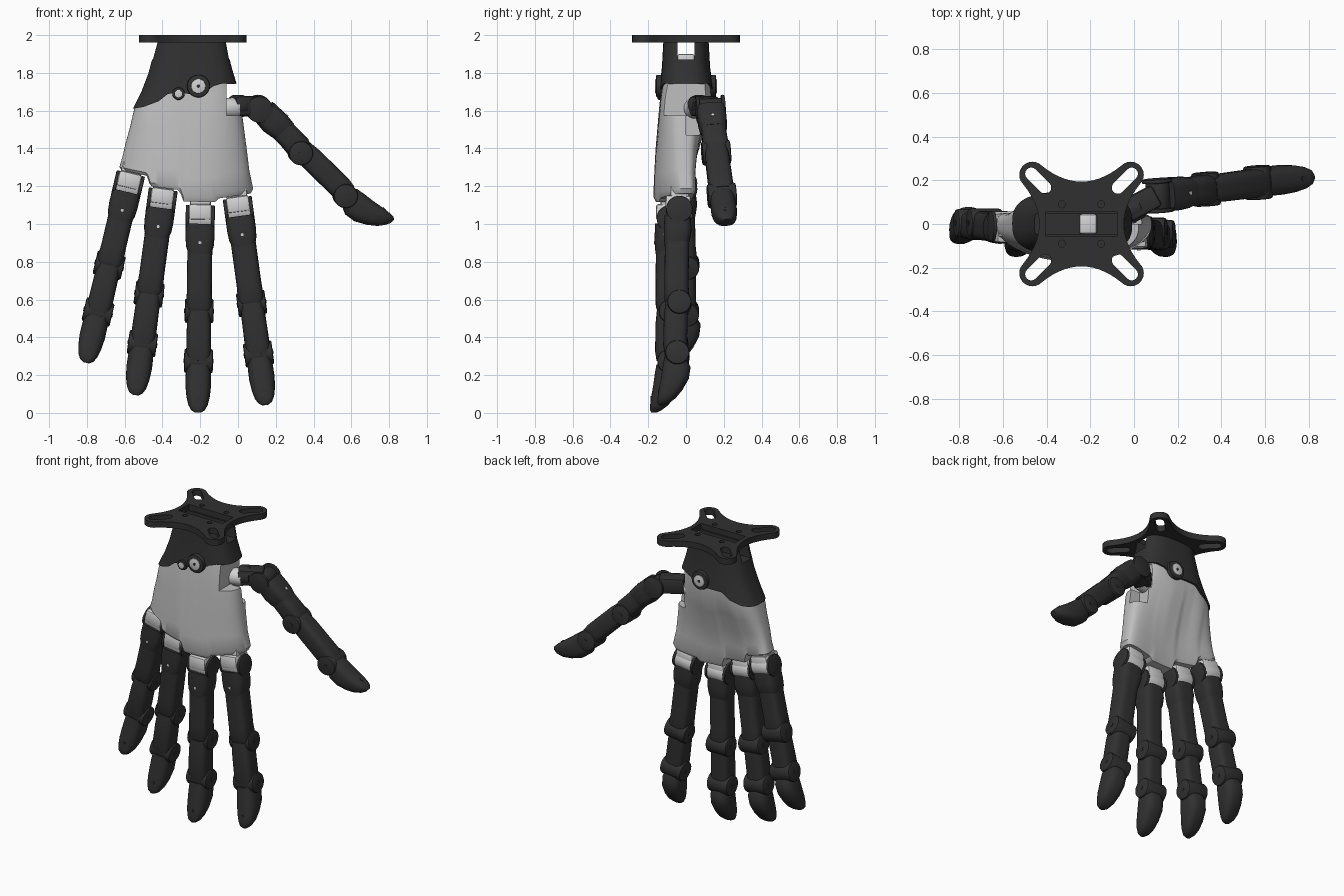
import bpy, bmesh, math
from mathutils import Vector, Matrix

if "Cube" in bpy.data.objects:
    bpy.data.objects.remove(bpy.data.objects["Cube"])


def material(name, value):
    m = bpy.data.materials.new(name)
    m.use_nodes = True
    col = (value, value, value, 1)
    m.diffuse_color = col
    bsdf = next(n for n in m.node_tree.nodes if n.type == 'BSDF_PRINCIPLED')
    bsdf.inputs["Base Color"].default_value = col
    return m


DARK = material("charcoal plastic", 0.03)
GREY = material("light grey shell", 0.52)
PALE = material("pale grey metal", 0.65)
parts = []


def finish(name, bm, mat, matrix=None, bevel=0.0):
    """Bevel sharp edges, place the mesh and make an object of it."""
    bmesh.ops.recalc_face_normals(bm, faces=bm.faces)
    if bevel:
        sharp = [e for e in bm.edges if e.is_manifold and e.calc_face_angle(0) > 0.7]
        bmesh.ops.bevel(bm, geom=sharp, offset=bevel, segments=2, affect='EDGES', profile=0.5)
    if matrix:
        bm.transform(matrix)
    me = bpy.data.meshes.new(name)
    bm.to_mesh(me)
    bm.free()
    me.materials.append(mat)
    ob = bpy.data.objects.new(name, me)
    bpy.context.collection.objects.link(ob)
    parts.append(ob)
    return ob


def loft(name, sections, mat, zfun=lambda t, x: -t, n=3.0, seg=20, matrix=None):
    """Skin rounded sections (t, x0, x1, y0, y1, bend) placed at height zfun(t, x)."""
    bm = bmesh.new()
    rings = []
    for t, x0, x1, y0, y1, bend in sections:
        front, back = [], []
        for i in range(seg + 1):
            u = -math.cos(math.pi * i / seg)
            h = max(0.0, 1 - abs(u) ** n) ** (1 / n) * (y1 - y0) / 2
            x = (x0 + x1) / 2 + u * (x1 - x0) / 2
            y, z = (y0 + y1) / 2 + bend * u * u, zfun(t, x)
            front.append(bm.verts.new((x, y - h, z)))
            back.append(front[-1] if i in (0, seg) else bm.verts.new((x, y + h, z)))
        rings.append((front, back))
    for (fa, ba), (fb, bb) in zip(rings, rings[1:]):
        for a, b in ((fa, fb), (ba, bb)):
            for i in range(seg):
                bm.faces.new((a[i], a[i + 1], b[i + 1], b[i]))
    for f, b in (rings[0], rings[-1]):
        for i in range(seg):
            bm.faces.new(list(dict.fromkeys((f[i], f[i + 1], b[i + 1], b[i]))))
    return finish(name, bm, mat, matrix)


def cyl(name, p0, p1, r, mat, matrix=None, bevel=0.006):
    p0, p1 = Vector(p0), Vector(p1)
    bm = bmesh.new()
    m = Matrix.Translation((p0 + p1) / 2) @ (p1 - p0).to_track_quat('Z', 'Y').to_matrix().to_4x4()
    bmesh.ops.create_cone(bm, cap_ends=True, segments=32, radius1=r, radius2=r,
                          depth=(p1 - p0).length, matrix=m)
    return finish(name, bm, mat, matrix, bevel)


def box(name, lo, hi, mat, matrix=None, bevel=0.01):
    lo, hi = Vector(lo), Vector(hi)
    bm = bmesh.new()
    m = Matrix.Translation((lo + hi) / 2) @ Matrix.Diagonal((*(hi - lo), 1))
    bmesh.ops.create_cube(bm, size=1, matrix=m)
    return finish(name, bm, mat, matrix, bevel)


def carve(ob, lo, hi):
    """Cut a box out of an object and drop the cutter."""
    cutter = box("cutter", lo, hi, ob.data.materials[0], bevel=0)
    mod = ob.modifiers.new("cut", 'BOOLEAN')
    mod.operation, mod.object, mod.solver = 'DIFFERENCE', cutter, 'EXACT'
    bpy.context.view_layer.update()
    ob.data = bpy.data.meshes.new_from_object(ob.evaluated_get(bpy.context.evaluated_depsgraph_get()))
    ob.modifiers.clear()
    parts.remove(cutter)
    bpy.data.objects.remove(cutter)


def interp(table, x):
    if x <= table[0][0]:
        return table[0][1]
    for (a, va), (b, vb) in zip(table, table[1:]):
        if x <= b:
            return va + (vb - va) * (x - a) / (b - a)
    return table[-1][1]


# Mounting plate: four-armed outline with slots and holes
def ring_pts(cx, cy, r, a0=0, a1=360, k=20):
    return [(cx + r * math.cos(math.radians(a0 + (a1 - a0) * i / k)),
             cy + r * math.sin(math.radians(a0 + (a1 - a0) * i / k))) for i in range(k + 1)]


outline, holes = [], []
for q in range(4):
    a = 45 + 90 * q
    ca, sa = math.cos(math.radians(a)), math.sin(math.radians(a))
    arc = ring_pts(0.318 * ca, 0.318 * sa, 0.06, a - 90, a + 90, 12)
    outline += arc
    p, b = Vector(arc[-1]), math.radians(a + 45)
    end = Matrix.Rotation(math.pi / 2, 2) @ Vector(arc[0])
    mid = Vector((math.cos(b), math.sin(b))) * 0.12
    outline += [tuple((1 - t) ** 2 * p + 2 * t * (1 - t) * mid + t * t * end)
                for t in (i / 14 for i in range(1, 14))]
    holes.append(ring_pts(0.325 * ca, 0.325 * sa, 0.028, a - 90, a + 90, 10)
                 + ring_pts(0.235 * ca, 0.235 * sa, 0.028, a + 90, a + 270, 10))
    holes.append(ring_pts(math.copysign(0.09, ca), math.copysign(0.09, sa), 0.016)[:-1])
holes.append([(-0.165, -0.055), (0.165, -0.055), (0.165, 0.055), (-0.165, 0.055)])
cu = bpy.data.curves.new("plate_outline", 'CURVE')
cu.dimensions, cu.fill_mode, cu.extrude = '2D', 'BOTH', 0.02
for pts in [outline] + holes:
    sp = cu.splines.new('POLY')
    sp.points.add(len(pts) - 1)
    for v, (x, y) in zip(sp.points, pts):
        v.co = (x, y, 0, 1)
    sp.use_cyclic_u = True
tmp = bpy.data.objects.new("plate_outline", cu)
bpy.context.collection.objects.link(tmp)
bpy.context.view_layer.update()
me = bpy.data.meshes.new_from_object(tmp.evaluated_get(bpy.context.evaluated_depsgraph_get()))
bpy.data.objects.remove(tmp)
bm = bmesh.new()
bm.from_mesh(me)
bmesh.ops.remove_doubles(bm, verts=bm.verts, dist=0.0001)
finish("mounting_plate", bm, DARK, Matrix.Translation((-0.24, 0, 1.98)))

# Wrist and palm share a wavy seam; the palm ends in steps above the fingers
SEAM = [(-0.56, 1.61), (-0.5, 1.62), (-0.42, 1.65), (-0.37, 1.69), (-0.27, 1.69),
        (-0.2, 1.68), (-0.13, 1.73), (-0.08, 1.745), (0, 1.745)]
HEM = [(-0.64, 1.29), (-0.48, 1.255), (-0.465, 1.2), (-0.31, 1.18), (-0.29, 1.12),
       (-0.12, 1.115), (-0.105, 1.135), (0.09, 1.165)]
wrist = loft("wrist", [(0, -0.43, -0.06, -0.12, 0.12, 0), (0.5, -0.475, -0.04, -0.128, 0.128, 0),
                       (0.75, -0.51, -0.025, -0.136, 0.138, 0), (1, -0.557, -0.008, -0.142, 0.148, 0)],
             DARK, lambda t, x: 1.962 * (1 - t) + t * interp(SEAM, x), 2.8, 64)
carve(wrist, (-1, -0.045, 1.87), (1, 0.045, 2.1))
box("wrist_core", (-0.25, -0.045, 1.8), (-0.17, 0.045, 1.9), PALE)
palm = loft("palm", [(0, -0.54, -0.02, -0.128, 0.136, 0), (0.15, -0.555, -0.002, -0.14, 0.135, 0),
                     (0.35, -0.572, 0.025, -0.15, 0.1, 0.02), (0.6, -0.596, 0.045, -0.162, 0.055, 0.045),
                     (0.8, -0.612, 0.06, -0.168, 0.035, 0.06), (0.96, -0.628, 0.08, -0.172, 0.03, 0.07),
                     (1, -0.615, 0.068, -0.16, 0.018, 0.07)],
            GREY, lambda t, x: (1 - t) * (interp(SEAM, x) + 0.03) + t * interp(HEM, x), 2.8, 72)
carve(palm, (-0.06, -0.3, 1.575), (0.3, 0.3, 1.74))
carve(palm, (-0.045, 0.0, 1.47), (0.3, 0.3, 1.6))

# Wrist pivots
cyl("wrist_pivot", (-0.21, -0.158, 1.73), (-0.21, 0.158, 1.73), 0.06, DARK)
cyl("wrist_pivot_cap", (-0.21, -0.163, 1.73), (-0.21, 0.163, 1.73), 0.038, PALE, bevel=0.003)
cyl("wrist_pivot_hole", (-0.21, -0.165, 1.73), (-0.21, 0.165, 1.73), 0.009, DARK, bevel=0)
cyl("small_pivot", (-0.315, -0.15, 1.69), (-0.315, 0, 1.69), 0.033, DARK)
cyl("small_pivot_cap", (-0.315, -0.154, 1.69), (-0.315, 0, 1.69), 0.02, PALE, bevel=0.002)


# Finger: local x is the hinge axis, +y the pad side, -z points to the tip
def finger(name, knuckle, direction, pad, pip, dip, socket=True):
    d = Vector(direction).normalized()
    p = Vector(pad)
    p = (p - d * p.dot(d)).normalized()
    m = Matrix((p.cross(-d), p, -d)).transposed().to_4x4()
    m.translation = Vector(knuckle)
    if socket:
        box(name + "_socket", (-0.062, -0.075, -0.01), (0.062, 0.06, 0.075), PALE, m, 0.015)
        box(name + "_socket_neck", (-0.055, -0.05, 0.05), (0.055, 0.05, 0.13), PALE, m)
        cyl(name + "_knuckle_drum", (-0.06, 0, 0), (0.06, 0, 0), 0.068, PALE, m)
    else:
        cyl(name + "_knuckle_drum", (-0.06, 0, 0), (0.06, 0, 0), 0.055, DARK, m)
    # Knuckle fork and its cover
    for s in (-1, 1):
        cyl(name + "_knuckle_ear", (s * 0.058, 0, 0), (s * 0.077, 0, 0), 0.07, DARK, m)
    loft(name + "_knuckle_cover", [(0.03, -0.076, 0.076, -0.078, 0.06, 0), (0.1, -0.077, 0.077, -0.08, 0.068, 0),
                                   (0.15, -0.073, 0.073, -0.078, 0.06, 0), (0.19, -0.06, 0.06, -0.073, 0.05, 0)],
         DARK, matrix=m, n=3.5)
    cyl(name + "_knuckle_screw", (0, -0.083, -0.13), (0, -0.06, -0.13), 0.008, PALE, m, 0)
    # Links and hinges
    loft(name + "_long_link", [(0.1, -0.066, 0.066, -0.073, 0.055, 0), (pip - 0.1, -0.066, 0.066, -0.07, 0.058, 0),
                               (pip - 0.02, -0.07, 0.07, -0.068, 0.066, 0), (pip, -0.06, 0.06, -0.06, 0.06, 0)],
         DARK, matrix=m, n=3.5)
    loft(name + "_short_link", [(pip, -0.058, 0.058, -0.062, 0.058, 0), (pip + 0.07, -0.064, 0.064, -0.068, 0.058, 0),
                                (dip - 0.05, -0.066, 0.066, -0.068, 0.058, 0), (dip, -0.06, 0.06, -0.06, 0.058, 0)],
         DARK, matrix=m, n=3.5)
    for label, s, y in (("middle", pip, 0.012), ("end", dip, 0.008)):
        cyl(f"{name}_{label}_hinge", (-0.076, y, -s), (0.076, y, -s), 0.064, DARK, m, 0.01)
        cyl(f"{name}_{label}_pin", (-0.079, y, -s), (0.079, y, -s), 0.012, DARK, m, 0)
    # Fingertip with a flat nail side and a curved pad
    tip = [(0.02, -0.06, 0.055, 0.062), (0.07, -0.068, 0.08, 0.067), (0.13, -0.075, 0.072, 0.068),
           (0.19, -0.085, 0.04, 0.062), (0.235, -0.09, 0.005, 0.051), (0.262, -0.09, -0.03, 0.036),
           (0.275, -0.084, -0.055, 0.016)]
    loft(name + "_tip", [(dip + s, -w, w, a, b, 0) for s, a, b, w in tip], DARK, matrix=m, n=2.7)
    cyl(name + "_tip_screw", (0, -0.089, -dip - 0.2), (0, -0.07, -dip - 0.2), 0.012, DARK, m, 0)


finger("index_finger", (0.005, -0.035, 1.07), (0.137, -0.025, -1), (0, 1, 0), 0.495, 0.765)
finger("middle_finger", (-0.2, -0.085, 1.03), (-0.012, -0.015, -1), (0, 1, 0), 0.49, 0.755)
finger("ring_finger", (-0.405, -0.06, 1.115), (-0.135, 0.0, -1), (0, 1, 0), 0.49, 0.755)
finger("little_finger", (-0.583, -0.01, 1.2), (-0.237, 0.01, -1), (0, 1, 0), 0.43, 0.685)

# Thumb with its swivel base
cyl("thumb_swivel", (-0.12, 0.03, 1.61), (0.0, 0.06, 1.615), 0.055, PALE)
cyl("thumb_swivel_collar", (-0.03, 0.055, 1.625), (0.03, 0.085, 1.625), 0.058, DARK)
bracket = Matrix.Translation((0.045, 0.1, 1.622)) @ Matrix.Rotation(math.radians(28), 4, 'Z')
box("thumb_bracket", (-0.09, -0.055, -0.052), (0.07, 0.055, 0.055), DARK, bracket, 0.02)
finger("thumb", (0.11, 0.13, 1.61), (0.465, 0.06, -0.455), (-0.7, 0, -0.7), 0.32, 0.65, False)

# Smooth shading with crisp edges
bpy.ops.object.select_all(action='DESELECT')
for ob in parts:
    ob.select_set(True)
bpy.context.view_layer.objects.active = parts[0]
bpy.ops.object.shade_smooth_by_angle(angle=math.radians(35))
bpy.ops.object.select_all(action='DESELECT')
